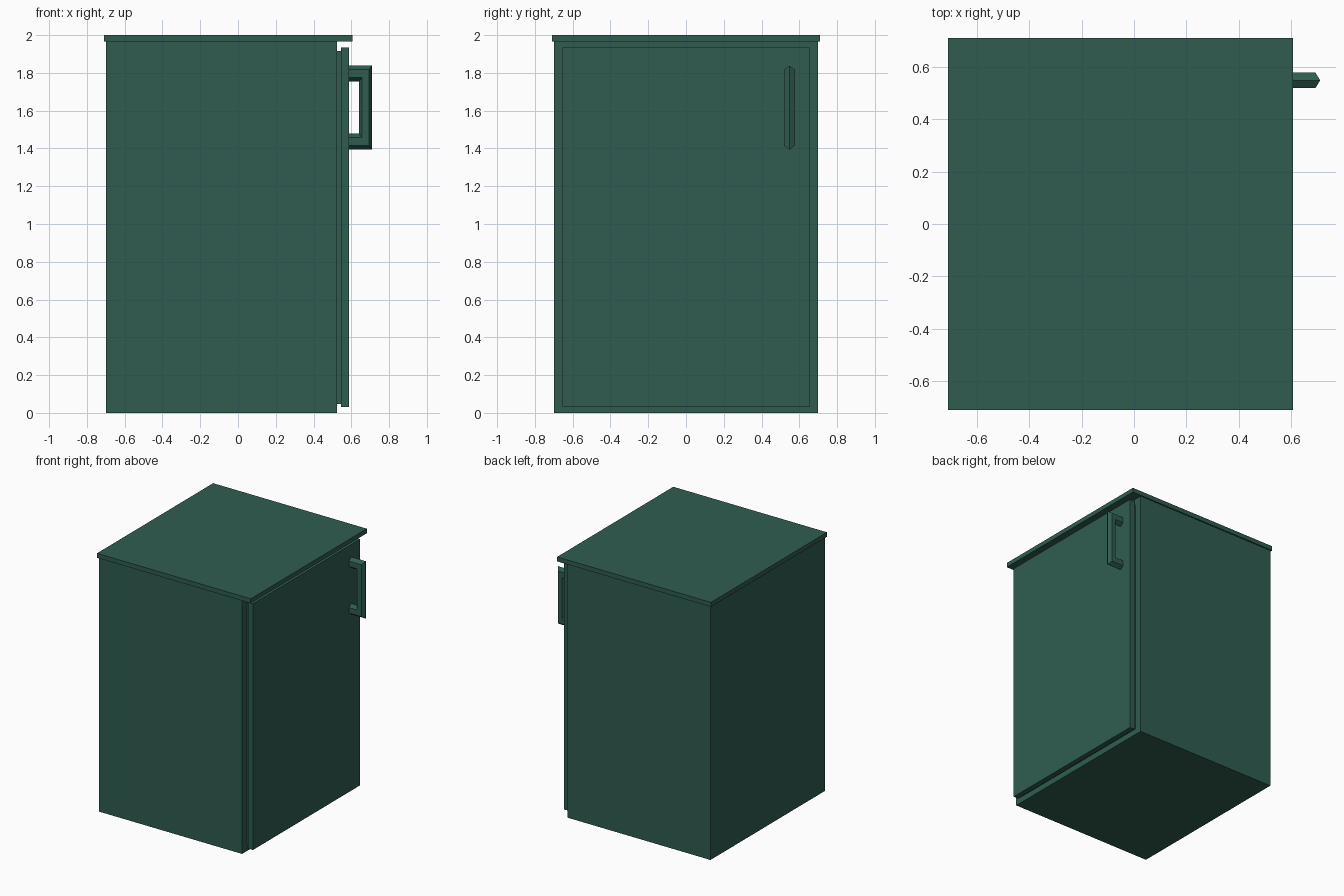
import bpy, bmesh, math

if "Cube" in bpy.data.objects:
    bpy.data.objects.remove(bpy.data.objects["Cube"])

green = bpy.data.materials.new("dark_green")
green.diffuse_color = (0.029, 0.108, 0.081, 1)
green.use_nodes = True
green.node_tree.nodes["Principled BSDF"].inputs["Base Color"].default_value = green.diffuse_color


def make_object(name, bm):
    bmesh.ops.recalc_face_normals(bm, faces=bm.faces)
    mesh = bpy.data.meshes.new(name)
    bm.to_mesh(mesh)
    bm.free()
    mesh.materials.append(green)
    obj = bpy.data.objects.new(name, mesh)
    bpy.context.collection.objects.link(obj)
    return obj


def box(name, x, y, z):
    """Box from (min, max) ranges on each axis."""
    bm = bmesh.new()
    bmesh.ops.create_cube(bm, size=1)
    for v in bm.verts:
        for i, (lo, hi) in enumerate((x, y, z)):
            v.co[i] = hi if v.co[i] > 0 else lo
    return make_object(name, bm)


# Cabinet, worktop, door seal and door
box("cabinet_body", (-0.70, 0.525), (-0.70, 0.70), (0, 1.965))
box("top_panel", (-0.71, 0.606), (-0.71, 0.71), (1.965, 2.0))
box("door_seal", (0.525, 0.545), (-0.64, 0.64), (0.046, 1.917))
box("door", (0.545, 0.587), (-0.655, 0.655), (0.03, 1.935))

# Handle: hexagonal bar swept round a mitred C-shaped path
bm = bmesh.new()
yc, half_w = 0.548, 0.029
# x, z of path point, and outward offset in x and z
stations = [(0.587, 1.796, 0, 0.042), (0.675, 1.796, 0.035, 0.042),
            (0.675, 1.436, 0.035, -0.042), (0.587, 1.436, 0, -0.042)]
rings = []
for px, pz, ox, oz in stations:
    ring = []
    for k in range(6):
        a = math.cos(k * math.pi / 3)
        w = math.sin(k * math.pi / 3) / math.sin(math.pi / 3)
        ring.append(bm.verts.new((px + ox * a, yc + half_w * w, pz + oz * a)))
    rings.append(ring)
for r0, r1 in zip(rings, rings[1:]):
    for k in range(6):
        n = (k + 1) % 6
        bm.faces.new((r0[k], r0[n], r1[n], r1[k]))
bm.faces.new(rings[0])
bm.faces.new(rings[-1])
make_object("door_handle", bm)
